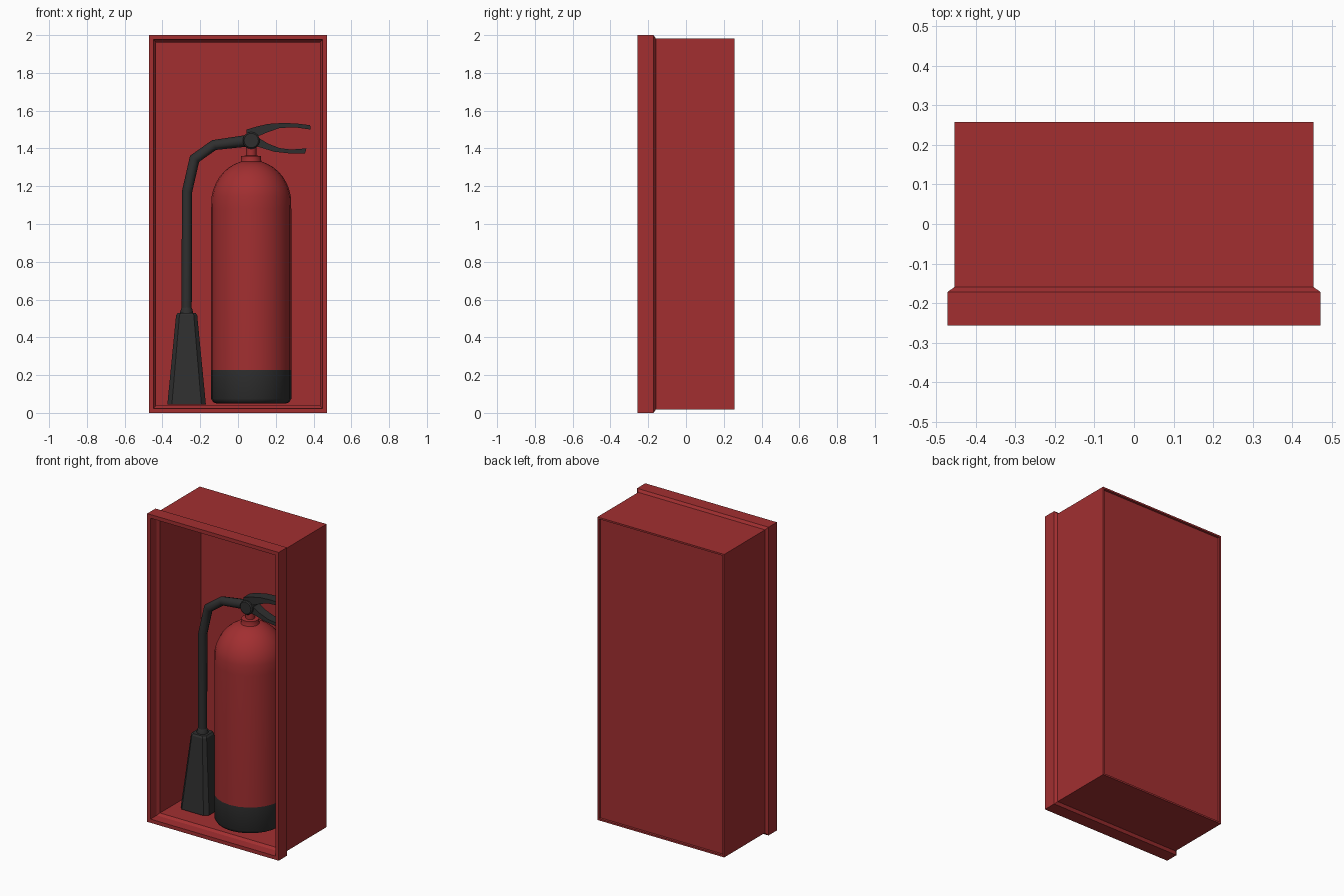
import bpy, bmesh, math
from mathutils import Vector

if "Cube" in bpy.data.objects:
    bpy.data.objects.remove(bpy.data.objects["Cube"])


def material(name, rgb):
    m = bpy.data.materials.new(name)
    m.diffuse_color = (*rgb, 1)
    m.use_nodes = True
    m.node_tree.nodes["Principled BSDF"].inputs["Base Color"].default_value = m.diffuse_color
    return m


RED = material("signal red", (0.36, 0.028, 0.030))
BLACK = material("black rubber", (0.028, 0.028, 0.028))
CX, CY = 0.07, 0.025          # axis of the extinguisher
HX = -0.272                   # axis of the hose and horn


def finish(name, bm, mats, smooth=None):
    bmesh.ops.recalc_face_normals(bm, faces=bm.faces)
    me = bpy.data.meshes.new(name)
    bm.to_mesh(me)
    bm.free()
    ob = bpy.data.objects.new(name, me)
    bpy.context.collection.objects.link(ob)
    for m in mats:
        me.materials.append(m)
    if smooth:
        bpy.ops.object.select_all(action='DESELECT')
        ob.select_set(True)
        bpy.context.view_layer.objects.active = ob
        bpy.ops.object.shade_smooth_by_angle(angle=math.radians(smooth))
    return ob


def loft(bm, rings):
    """Skin a list of point rings and cap both ends."""
    vr = [[bm.verts.new(p) for p in r] for r in rings]
    n = len(vr[0])
    for a, b in zip(vr, vr[1:]):
        for i in range(n):
            j = (i + 1) % n
            bm.faces.new((a[i], a[j], b[j], b[i]))
    bm.faces.new(vr[0])
    bm.faces.new(vr[-1])


def circle(r, z, x, y, n):
    return [(x + r * math.cos(2 * math.pi * i / n),
             y + r * math.sin(2 * math.pi * i / n), z) for i in range(n)]


def turned(name, profile, x, y, n, mats, smooth=40):
    bm = bmesh.new()
    loft(bm, [circle(r, z, x, y, n) for r, z in profile])
    return finish(name, bm, mats, smooth)


# Cabinet: recessed back, walls, flared front frame, rebate and interior
def frame_ring(h, y):
    m = 0.472 - h
    return [(-h, y, m), (h, y, m), (h, y, 2 - m), (-h, y, 2 - m)]


bm = bmesh.new()
loft(bm, [frame_ring(h, y) for h, y in [
    (0.444, 0.243), (0.444, 0.258), (0.455, 0.258), (0.455, -0.160),
    (0.472, -0.172), (0.472, -0.257), (0.448, -0.257), (0.446, -0.197),
    (0.434, -0.180), (0.434, 0.240)]])
finish("cabinet", bm, [RED])

# Cylinder body with domed top; the foot is black by height
R = 0.212
profile = [(0.185, 0.05), (0.202, 0.057), (R, 0.075), (R, 0.228), (R, 1.08)]
for i in range(1, 9):
    a = math.radians(9.3 * i)
    profile.append((R * math.cos(a), 1.11 + 0.228 * math.sin(a)))
body = turned("tank", profile, CX, CY, 24, [RED, BLACK])
for p in body.data.polygons:
    p.material_index = 1 if p.center.z < 0.2 else 0

# Neck collar and stem
turned("neck", [(0.058, 1.325), (0.053, 1.337), (0.053, 1.36), (0.028, 1.362),
                (0.028, 1.42)], CX, CY, 16, [RED])

# Valve: short drum lying along y
bm = bmesh.new()
loft(bm, [[(CX + r * math.cos(i * math.pi / 8), CY + d,
            1.442 + r * math.sin(i * math.pi / 8)) for i in range(16)]
          for r, d in [(0.038, -0.048), (0.045, -0.042),
                       (0.045, 0.042), (0.038, 0.048)]])
finish("valve", bm, [BLACK], 40)


# Levers: side outlines extruded across y
def lever(name, outline, half):
    b = bmesh.new()
    loft(b, [[(x, CY + s * half, z) for x, z in outline] for s in (-1, 1)])
    for f in [f for f in b.faces if len(f.verts) > 4]:
        bmesh.ops.triangulate(b, faces=[f])
    finish(name, b, [BLACK], 30)


lever("upper_lever", [
    (0.045, 1.50), (0.10, 1.516), (0.16, 1.530), (0.24, 1.535), (0.31, 1.532),
    (0.382, 1.523), (0.385, 1.500), (0.30, 1.512), (0.22, 1.508),
    (0.16, 1.487), (0.10, 1.462), (0.06, 1.440), (0.045, 1.45)], 0.034)
lever("lower_lever", [
    (0.06, 1.455), (0.11, 1.455), (0.16, 1.425), (0.22, 1.402), (0.28, 1.394),
    (0.362, 1.400), (0.355, 1.374), (0.27, 1.374), (0.19, 1.383),
    (0.12, 1.405), (0.06, 1.42)], 0.030)

# Hose: octagonal tube bent in the xz plane
path = [Vector(p) for p in [(0.06, 1.442), (-0.127, 1.418), (-0.230, 1.345),
                            (-0.270, 1.170), (HX, 0.54)]]
rings = []
for i, p in enumerate(path):
    d1 = (p - path[i - 1]).normalized() if i else (path[1] - p).normalized()
    d2 = (path[i + 1] - p).normalized() if i < len(path) - 1 else d1
    t = (d1 + d2).normalized()
    nrm = Vector((-t.y, t.x)) / max(t.dot(d1), 0.5)
    r = 0.031 if i == 0 else 0.027
    rings.append([(p.x + nrm.x * r * math.cos(a), CY + r * math.sin(a),
                   p.y + nrm.y * r * math.cos(a))
                  for a in [k * math.pi / 5 for k in range(10)]])
bm = bmesh.new()
loft(bm, rings)
finish("hose", bm, [BLACK], 50)
turned("hose_collar", [(0.036, 0.52), (0.034, 0.535), (0.029, 0.552),
                       (0.026, 0.558)], HX, CY, 12, [BLACK])


# Horn: tapered square with chamfered corners
def chamfered(h, c, z):
    k = h - c
    return [(HX + x, CY + y, z) for x, y in [
        (-k, -h), (k, -h), (h, -k), (h, k), (k, h), (-k, h), (-h, k), (-h, -k)]]


bm = bmesh.new()
loft(bm, [chamfered(0.102, 0.024, 0.045), chamfered(0.056, 0.018, 0.517),
          chamfered(0.048, 0.016, 0.528)])
finish("horn", bm, [BLACK])
